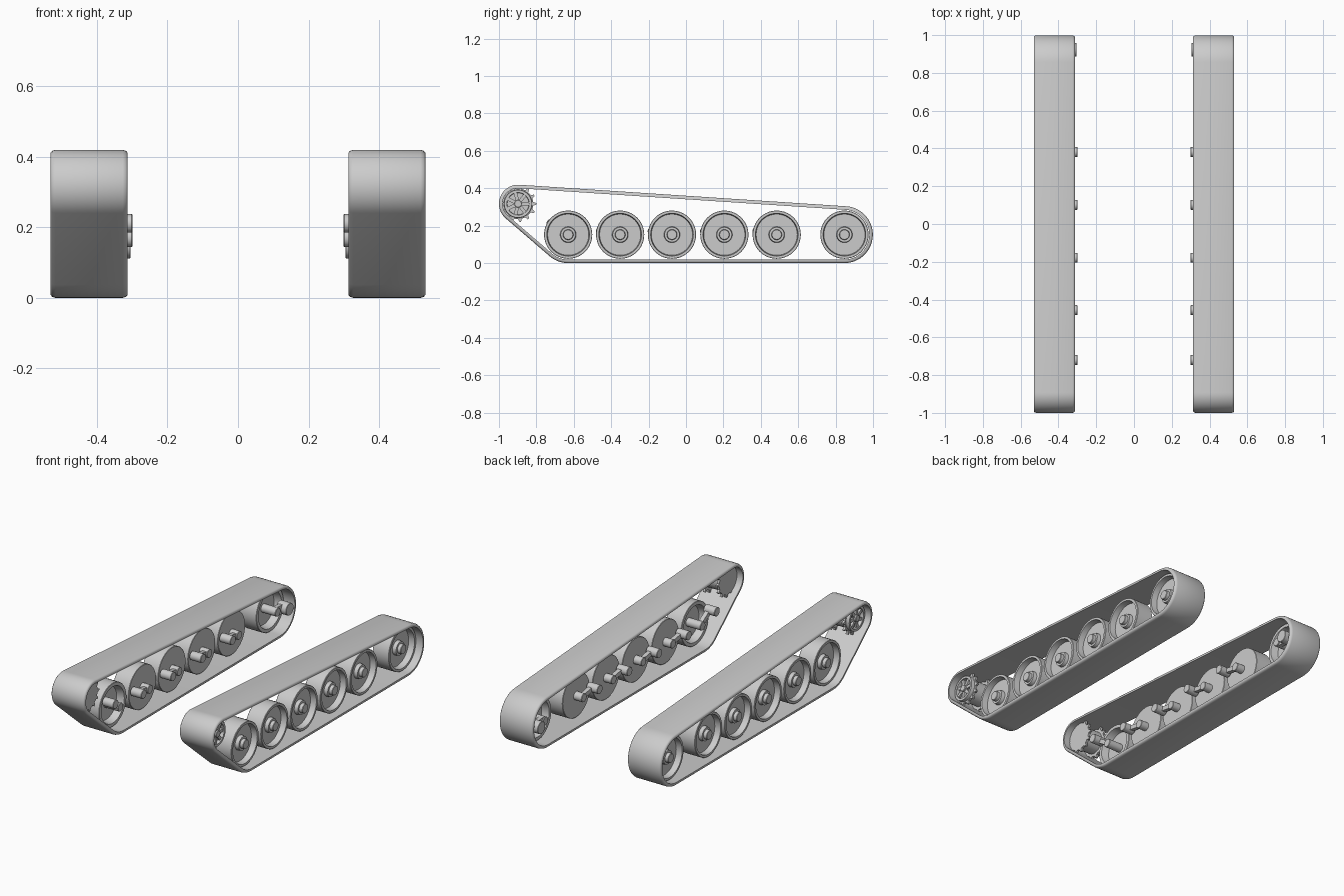
import bpy, bmesh, math
from mathutils import Vector

if "Cube" in bpy.data.objects:
    bpy.data.objects.remove(bpy.data.objects["Cube"])

grey = bpy.data.materials.new("track grey")
grey.diffuse_color = (0.6, 0.6, 0.6, 1)
grey.use_nodes = True
grey.node_tree.nodes["Principled BSDF"].inputs["Base Color"].default_value = grey.diffuse_color


def finish(bm, name, angle=35):
    """Clean the mesh, mirror it to the left track and shade it."""
    bmesh.ops.remove_doubles(bm, verts=bm.verts, dist=1e-5)
    bmesh.ops.recalc_face_normals(bm, faces=bm.faces)
    me = bpy.data.meshes.new(name)
    bm.to_mesh(me)
    bm.free()
    me.materials.append(grey)
    ob = bpy.data.objects.new(name, me)
    bpy.context.collection.objects.link(ob)
    m = ob.modifiers.new("both sides", 'MIRROR')
    m.use_axis[0] = True
    m.use_mirror_merge = False
    bpy.ops.object.select_all(action='DESELECT')
    ob.select_set(True)
    bpy.context.view_layer.objects.active = ob
    bpy.ops.object.shade_smooth_by_angle(angle=math.radians(angle))
    return ob


def lathe(bm, y, z, profile, n=40):
    """Revolve (x, radius) points about an axis parallel to x."""
    rings = []
    for x, r in profile:
        if r == 0:
            rings.append([bm.verts.new((x, y, z))] * n)
        else:
            rings.append([bm.verts.new((x, y + r * math.cos(i * math.tau / n),
                                        z + r * math.sin(i * math.tau / n)))
                          for i in range(n)])
    for a, b in zip(rings, rings[1:]):
        for i in range(n):
            j = (i + 1) % n
            q = list(dict.fromkeys([a[i], a[j], b[j], b[i]]))
            bm.faces.new(q)


def rod(bm, y, z, x0, x1, r, n=20, c=0.002):
    lathe(bm, y, z, [(x0, 0), (x0, r - c), (x0 + c, r), (x1 - c, r), (x1, r - c), (x1, 0)], n)


def prism(bm, outline, x0, x1):
    """Extrude a (y, z) outline along x."""
    a = [bm.verts.new((x0, y, z)) for y, z in outline]
    b = [bm.verts.new((x1, y, z)) for y, z in outline]
    bm.faces.new(a)
    bm.faces.new(b)
    for i in range(len(a)):
        j = (i + 1) % len(a)
        bm.faces.new((a[i], a[j], b[j], b[i]))


def belt_path(circles, step=0.12):
    """Centre and outward direction along a belt wrapped around circles."""
    k = len(circles)
    normals = []
    for i in range(k):
        (y0, z0, r0), (y1, z1, r1) = circles[i], circles[(i + 1) % k]
        d = Vector((y1 - y0, z1 - z0))
        c = (r0 - r1) / d.length
        d.normalize()
        normals.append(d * c + Vector((d.y, -d.x)) * math.sqrt(1 - c * c))
    path = []
    for i, (y, z, r) in enumerate(circles):
        a0 = math.atan2(normals[i - 1].y, normals[i - 1].x)
        sweep = (math.atan2(normals[i].y, normals[i].x) - a0) % math.tau
        n = max(4, round(sweep / step))
        for s in range(n + 1):
            a = a0 + sweep * s / n
            path.append((y, z, r, math.cos(a), math.sin(a)))
    return path


AXLE_Z = 0.152
SPROCKET = (-0.898, 0.317)
IDLER = (0.847, AXLE_Z)
ROAD = [-0.63, -0.352, -0.075, 0.205, 0.485]

# track belt: soft-edged band around sprocket, first wheel and idler
bm = bmesh.new()
section = [(0.3125, 0.019), (0.3125, 0.008), (0.317, 0.003), (0.326, 0),
           (0.517, 0), (0.526, 0.003), (0.5305, 0.008), (0.5305, 0.019)]
loops = [[bm.verts.new((x, y + (r - t) * c, z + (r - t) * s)) for x, t in section]
         for y, z, r, c, s in belt_path([(*SPROCKET, 0.102), (ROAD[0], AXLE_Z, 0.152), (*IDLER, 0.152)])]
for i, a in enumerate(loops):
    b = loops[(i + 1) % len(loops)]
    for j in range(len(section)):
        k = (j + 1) % len(section)
        bm.faces.new((a[j], a[k], b[k], b[j]))
finish(bm, "track_belt", 50)

# wheel profiles: recessed outside face, flat or dished inside face
outer_face = [(0.382, 0.127), (0.384, 0.129), (0.486, 0.129), (0.488, 0.127), (0.488, 0.114),
              (0.452, 0.110), (0.452, 0.043), (0.474, 0.040), (0.474, 0.028),
              (0.493, 0.027), (0.495, 0.025), (0.495, 0)]
flat_back = [(0.382, 0)]
dished_back = [(0.425, 0), (0.425, 0.098), (0.382, 0.108)]

for i, y in enumerate(ROAD):
    bm = bmesh.new()
    lathe(bm, y, AXLE_Z, (dished_back if i == 0 else flat_back) + outer_face)
    finish(bm, f"road_wheel_{i + 1}")
bm = bmesh.new()
lathe(bm, *IDLER, dished_back + outer_face)
finish(bm, "idler_wheel")


def crank(name, y0, z0, y1, z1, x_end, r1, half):
    """Wheel axle, narrow link and pivot shaft."""
    bm = bmesh.new()
    rod(bm, y0, z0, 0.330, 0.430, 0.025)
    rod(bm, y1, z1, x_end, 0.372, r1)
    p, q = Vector((y0, z0)), Vector((y1, z1))
    d = (q - p).normalized()
    side = Vector((-d.y, d.x)) * half
    prism(bm, [p - side, q - side, q + side, p + side], 0.337, 0.362)
    finish(bm, name)


# suspension arms behind the road wheels and the idler crank
pivots = [(-0.72, 0.211)] + [(y - 0.104, 0.17) for y in ROAD[1:]]
for i, (y, (py, pz)) in enumerate(zip(ROAD, pivots)):
    crank(f"swing_arm_{i + 1}", y, AXLE_Z, py, pz, 0.299, 0.026, 0.013)
crank("idler_crank", *IDLER, 0.922, 0.148, 0.304, 0.036, 0.026)

# drive sprocket: two toothed plates on a drum, spoked outer face
cy, cz = SPROCKET
TEETH = 13
teeth = []
for i in range(TEETH):
    for off, r in ((-0.5, 0.082), (-0.25, 0.082), (-0.09, 0.098), (0.09, 0.098), (0.25, 0.082)):
        a = (i + off) * math.tau / TEETH
        teeth.append((cy + r * math.cos(a), cz + r * math.sin(a)))
bm = bmesh.new()
prism(bm, teeth, 0.352, 0.366)
prism(bm, teeth, 0.462, 0.476)
rod(bm, cy, cz, 0.360, 0.470, 0.066, 32)
finish(bm, "drive_sprocket")

bm = bmesh.new()
lathe(bm, cy, cz, [(0.474, 0.076), (0.496, 0.074), (0.496, 0.060), (0.474, 0.058)], 32)
rod(bm, cy, cz, 0.472, 0.500, 0.020)
for i in range(7):
    a = i * math.tau / 7
    u, v = Vector((math.cos(a), math.sin(a))), Vector((-math.sin(a), math.cos(a))) * 0.009
    c = Vector((cy, cz))
    prism(bm, [c + u * 0.012 - v, c + u * 0.063 - v, c + u * 0.063 + v, c + u * 0.012 + v], 0.474, 0.490)
finish(bm, "sprocket_spokes")
